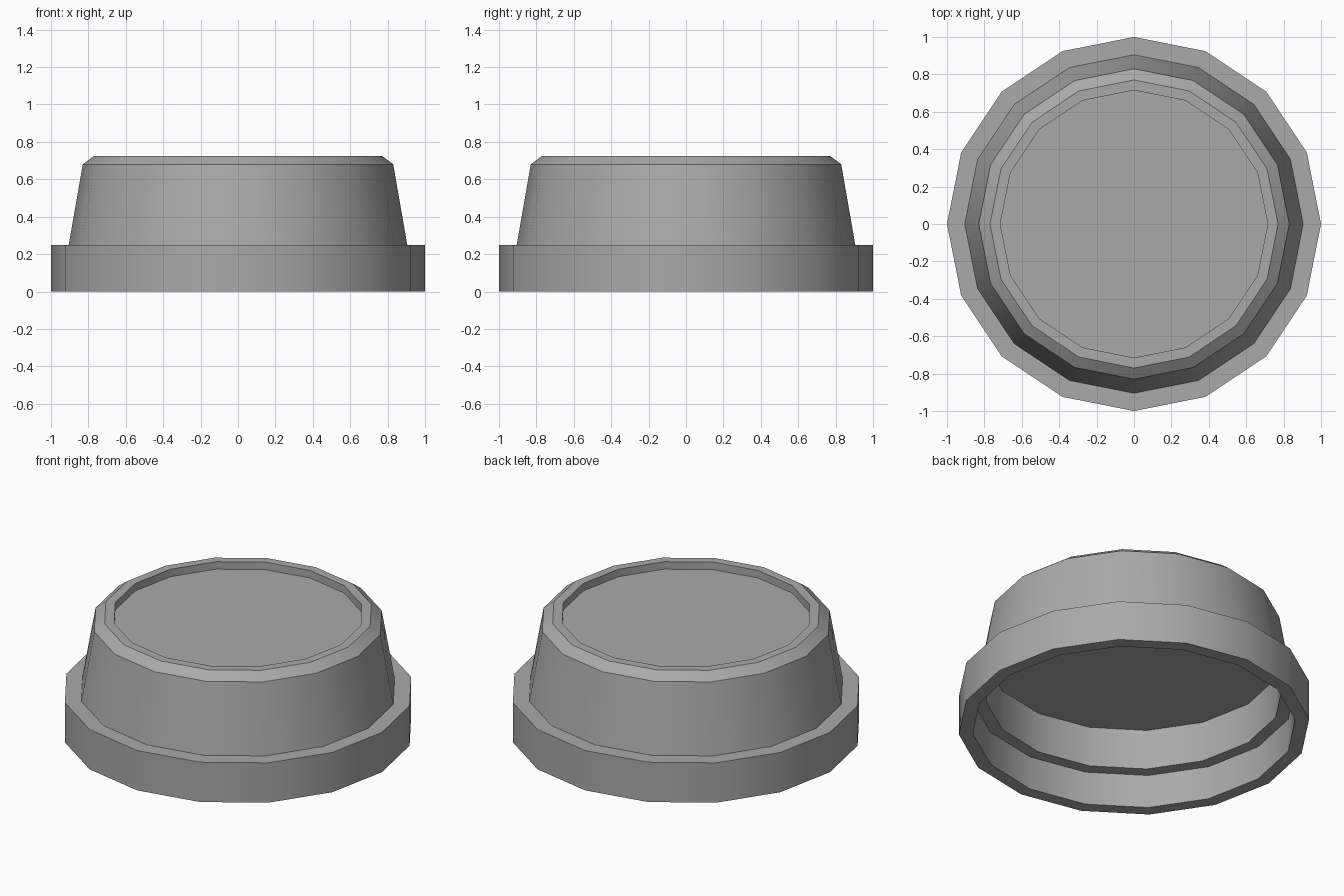
import bpy, bmesh, math

if "Cube" in bpy.data.objects:
    bpy.data.objects.remove(bpy.data.objects["Cube"], do_unlink=True)

SIDES = 16

grey = bpy.data.materials.new("mid grey")
grey.use_nodes = True
colour = (0.4, 0.4, 0.4, 1)
grey.diffuse_color = colour
grey.node_tree.nodes["Principled BSDF"].inputs["Base Color"].default_value = colour


def lathe(name, profile):
    """Turn a (radius, height) profile around z and cap both of its ends."""
    bm = bmesh.new()
    rings = []
    for r, z in profile:
        angles = [math.tau * i / SIDES for i in range(SIDES)]
        rings.append([bm.verts.new((r * math.cos(a), r * math.sin(a), z)) for a in angles])
    for low, high in zip(rings, rings[1:]):
        for i in range(SIDES):
            j = (i + 1) % SIDES
            bm.faces.new((low[i], low[j], high[j], high[i]))
    bm.faces.new(rings[0])
    bm.faces.new(rings[-1])
    bmesh.ops.recalc_face_normals(bm, faces=bm.faces)
    mesh = bpy.data.meshes.new(name)
    bm.to_mesh(mesh)
    bm.free()
    mesh.materials.append(grey)
    obj = bpy.data.objects.new(name, mesh)
    bpy.context.collection.objects.link(obj)
    bpy.ops.object.select_all(action="DESELECT")
    obj.select_set(True)
    bpy.context.view_layer.objects.active = obj
    bpy.ops.object.shade_smooth_by_angle(angle=math.radians(30))
    return obj


# Hollow stepped cap: from the inner ceiling, out under the skirt, up to the top recess
lathe("cap", [
    (0.845, 0.463), (0.845, 0.21),               # inner wall
    (0.92, 0.21), (0.92, 0.0),                   # inner step
    (1.0, 0.0), (1.0, 0.25),                     # skirt
    (0.905, 0.25), (0.83, 0.68), (0.77, 0.725),  # tapered wall and chamfer
    (0.715, 0.725), (0.715, 0.678),              # rim and recessed top
])
